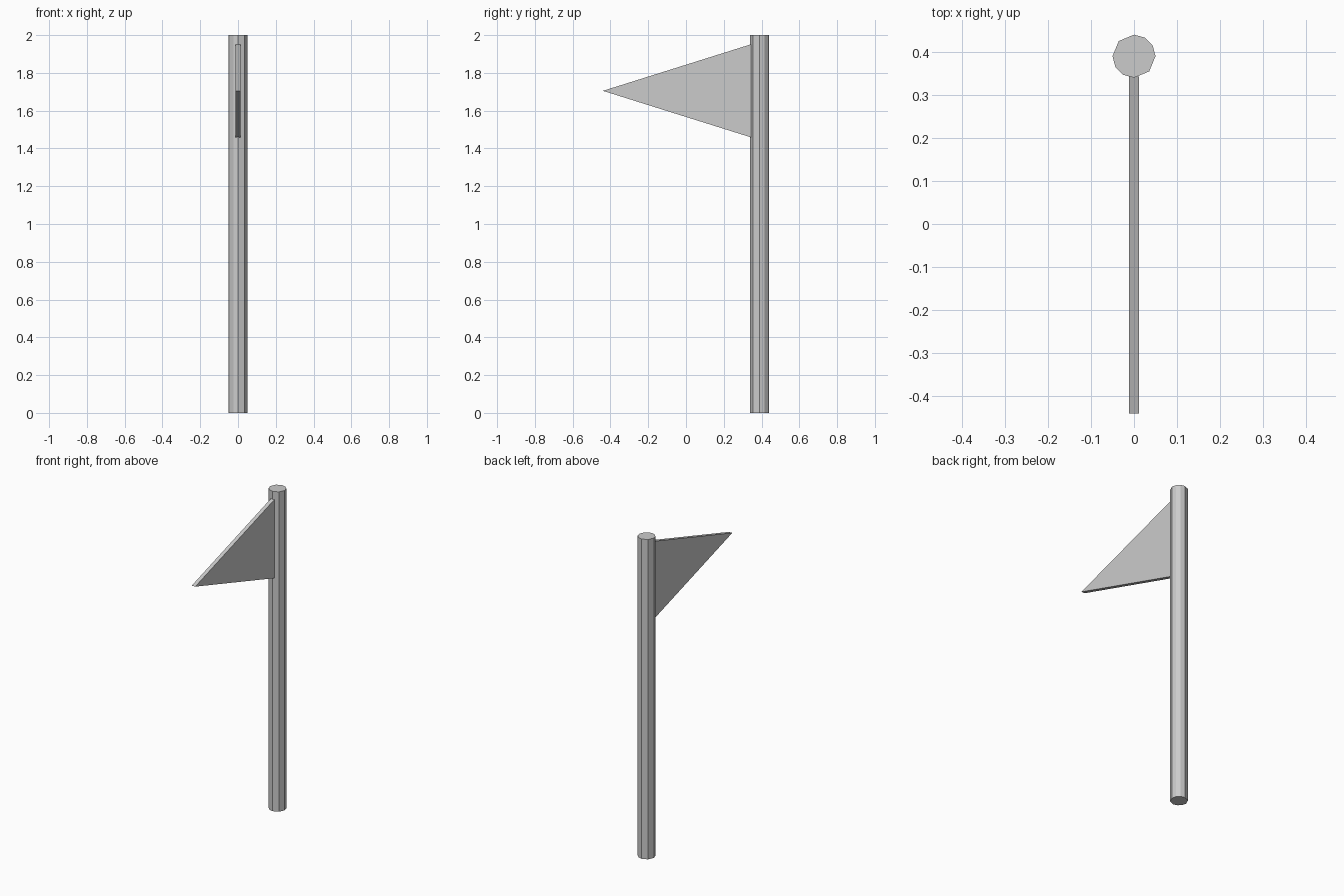
import bpy, bmesh
from math import sin, cos, radians

if "Cube" in bpy.data.objects:
    bpy.data.objects.remove(bpy.data.objects["Cube"])


def prism(name, profile, offset):
    """Extrude a closed planar profile along an offset vector."""
    bm = bmesh.new()
    face = bm.faces.new([bm.verts.new(p) for p in profile])
    ext = bmesh.ops.extrude_face_region(bm, geom=[face], use_keep_orig=True)
    verts = [g for g in ext["geom"] if isinstance(g, bmesh.types.BMVert)]
    bmesh.ops.translate(bm, verts=verts, vec=offset)
    bmesh.ops.recalc_face_normals(bm, faces=bm.faces)
    mesh = bpy.data.meshes.new(name)
    bm.to_mesh(mesh)
    bm.free()
    obj = bpy.data.objects.new(name, mesh)
    bpy.context.collection.objects.link(obj)
    return obj


# Pole: ten flat sides, alternating quarters of three and two facets
POLE_Y, POLE_R = 0.39, 0.05
angles = [radians(a) for a in (0, 30, 60, 90, 135, 180, 210, 240, 270, 315)]
prism("pole",
      [(POLE_R * cos(a), POLE_Y + POLE_R * sin(a), 0) for a in angles],
      (0, 0, 2.0))

# Pennant: triangular plate, its wide edge set just into the pole
HALF = 0.012
prism("pennant",
      [(-HALF, 0.343, 1.459), (-HALF, 0.343, 1.951), (-HALF, -0.44, 1.705)],
      (2 * HALF, 0, 0))
